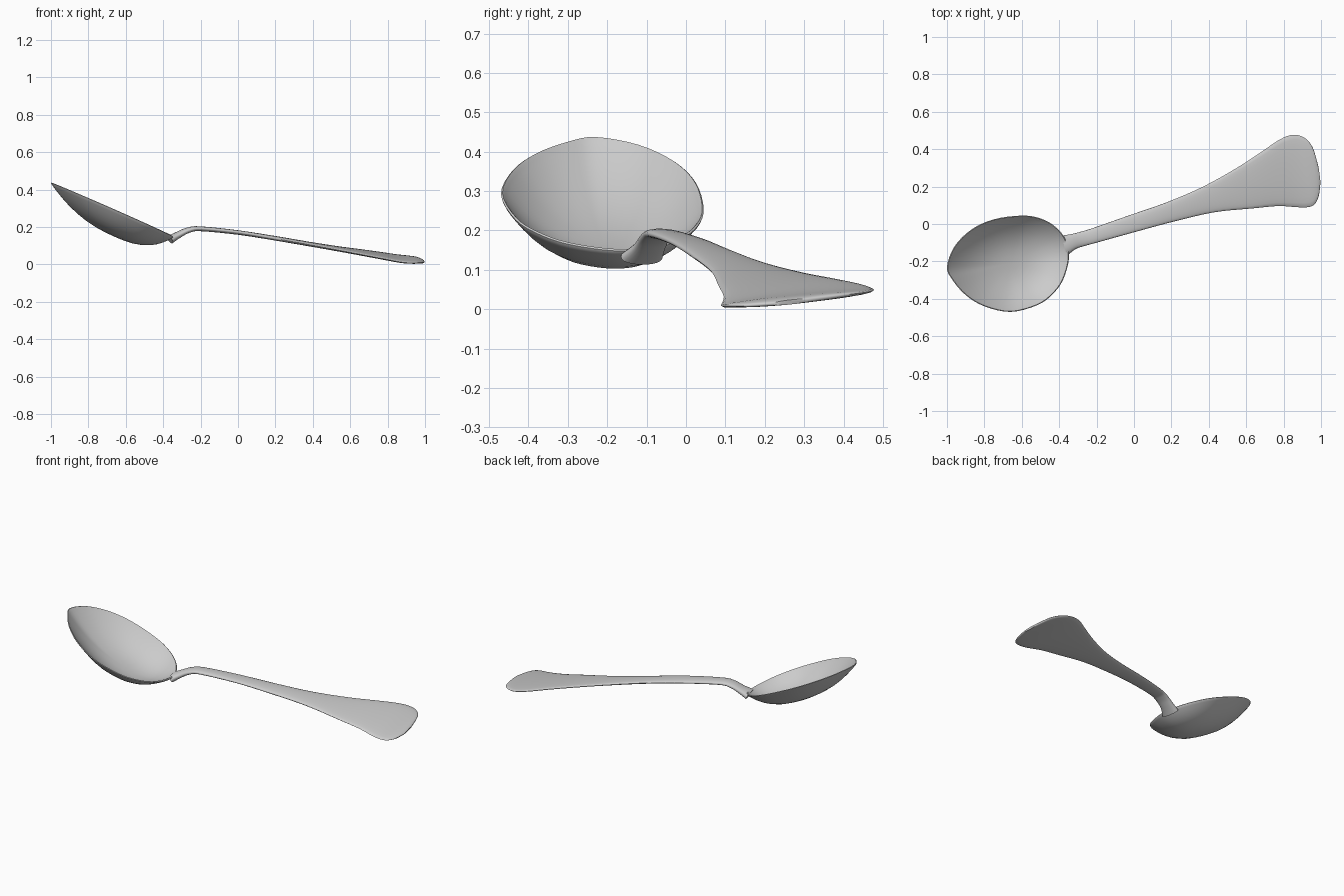
import bpy, bmesh, math
from mathutils import Vector

if "Cube" in bpy.data.objects:
    bpy.data.objects.remove(bpy.data.objects["Cube"])


def spline(pts, closed, n):
    """Catmull-Rom resampling of a list of tuples, n steps per span."""
    pts = [Vector(p) for p in pts]
    m = len(pts)
    get = (lambda i: pts[i % m]) if closed else (lambda i: pts[max(0, min(m - 1, i))])
    out = []
    for i in range(m if closed else m - 1):
        a, b, c, d = (get(i + k) for k in (-1, 0, 1, 2))
        for j in range(n):
            t = j / n
            out.append(0.5 * (2 * b + (c - a) * t + (2 * a - 5 * b + 4 * c - d) * t * t
                              + (3 * b - a - 3 * c + d) * t ** 3))
    if not closed:
        out.append(pts[-1])
    return out


def loft(name, rings):
    """Skin closed rings of equal length and cap both ends."""
    bm = bmesh.new()
    vs = [[bm.verts.new(p) for p in r] for r in rings]
    n = len(vs[0])
    for a, b in zip(vs, vs[1:]):
        for i in range(n):
            j = (i + 1) % n
            bm.faces.new((a[i], a[j], b[j], b[i]))
    bm.faces.new(vs[0][::-1])
    bm.faces.new(vs[-1])
    bmesh.ops.recalc_face_normals(bm, faces=bm.faces[:])
    me = bpy.data.meshes.new(name)
    bm.to_mesh(me)
    bm.free()
    ob = bpy.data.objects.new(name, me)
    bpy.context.collection.objects.link(ob)
    bpy.ops.object.select_all(action='DESELECT')
    ob.select_set(True)
    bpy.context.view_layer.objects.active = ob
    bpy.ops.object.shade_smooth_by_angle(angle=math.radians(50))
    return ob


# Bowl: egg outline seen from above, dished below a tilted rim plane
outline = spline([(-1, -.23, 0), (-.96, -.12, 0), (-.87, -.03, 0), (-.75, .025, 0),
                  (-.6, .045, 0), (-.5, .03, 0), (-.42, -.015, 0), (-.365, -.085, 0),
                  (-.347, -.18, 0), (-.38, -.3, 0), (-.44, -.38, 0), (-.52, -.435, 0),
                  (-.66, -.47, 0), (-.8, -.44, 0), (-.9, -.38, 0), (-.97, -.3, 0)], True, 4)
centre = Vector((-.66, -.21, 0))


def bowl_ring(t, drop):
    ring = []
    for p in outline:
        q = centre.lerp(p, t)
        ring.append((q.x, q.y, .147 - .44 * (q.x + .35) - .02 * (q.y + .2) - drop))
    return ring


ts = [.02, .15, .3, .45, .6, .72, .82, .9, .96, .99]
outer = [bowl_ring(t, .135 * (1 - t ** 2.5)) for t in ts]
rim = [bowl_ring(1, -.003), bowl_ring(.985, -.006), bowl_ring(.97, -.002)]
inner = [bowl_ring(t * .965, .118 * (1 - t ** 2.5)) for t in reversed(ts)]
loft("bowl", outer + rim + inner)

# Handle: left edge, right edge and thickness at each station
left = [(-.375, -.06, .133), (-.33, -.053, .158), (-.28, -.04, .182), (-.215, -.02, .191),
        (-.015, .05, .172), (.18, .118, .145), (.37, .2, .115), (.55, .3, .09),
        (.68, .385, .074), (.78, .452, .06), (.85, .477, .05), (.91, .462, .044),
        (.955, .41, .037), (.985, .31, .023)]
right = [(-.352, -.165, .133), (-.31, -.133, .158), (-.255, -.115, .184), (-.19, -.097, .191),
         (.015, -.04, .17), (.22, .015, .135), (.43, .063, .097), (.63, .083, .059),
         (.77, .096, .032), (.87, .09, .013), (.93, .09, .008), (.965, .105, .008),
         (.988, .15, .009), (.997, .22, .013)]
thick = [(t, 0, 0) for t in (.045, .036, .03, .026, .024, .024, .023, .023,
                             .024, .024, .023, .021, .018, .012)]
L, R, T = (spline(p, False, 4) for p in (left, right, thick))
mids = [(a + b) / 2 for a, b in zip(L, R)]
rings = []
for i, mid in enumerate(mids):
    half = (L[i] - R[i]) / 2
    tangent = mids[min(i + 1, len(mids) - 1)] - mids[max(i - 1, 0)]
    up = tangent.cross(half).normalized()
    ring = []
    for k in range(24):
        a = math.tau * k / 24
        s = math.sin(a)
        ring.append(mid + half * math.cos(a)
                    + up * math.copysign(abs(s) ** .8, s) * T[i].x / 2)
    rings.append(ring)
loft("handle", rings)
